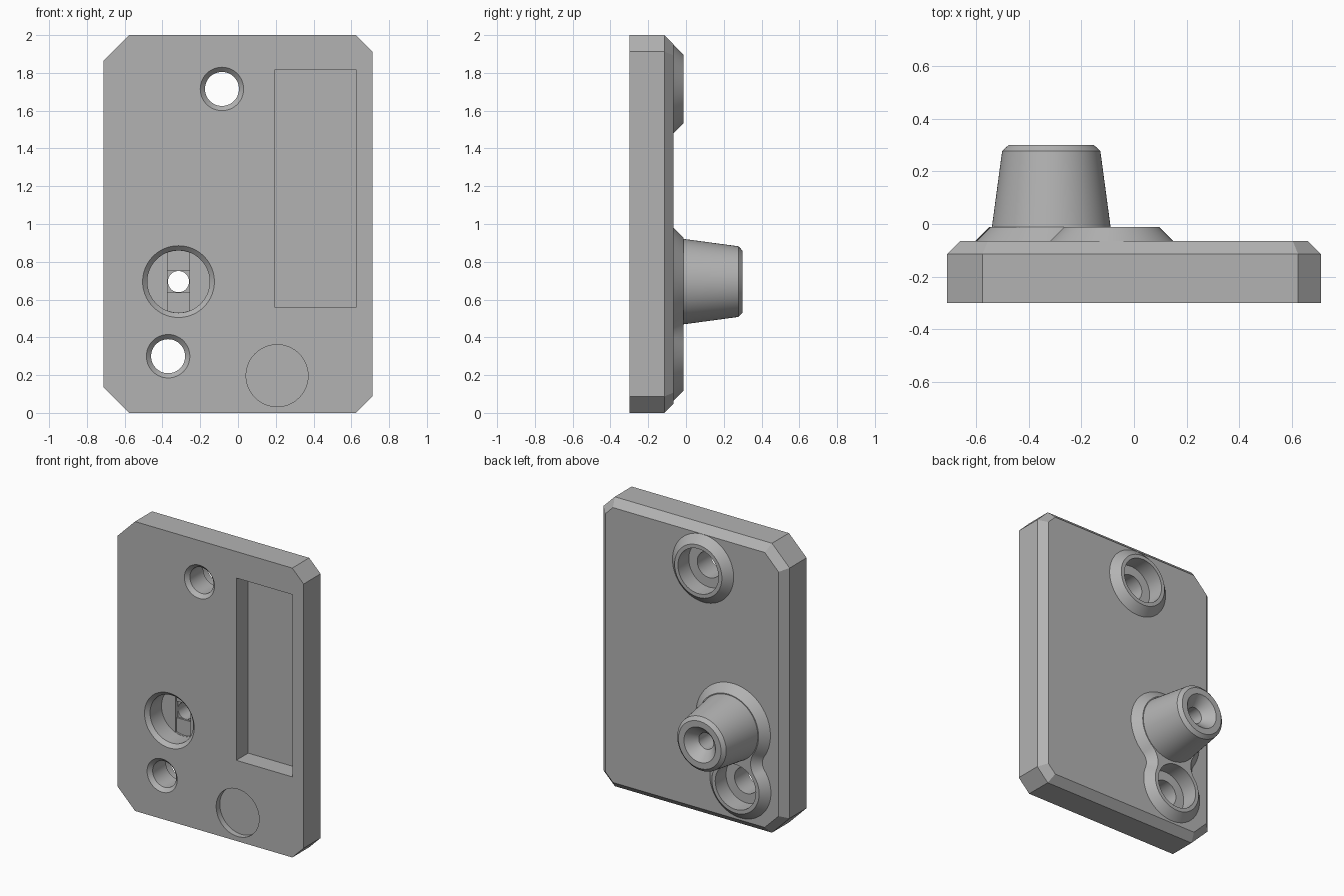
import bpy, bmesh
from math import sin, cos, pi, acos, atan2, sqrt, radians

cube = bpy.data.objects.get("Cube")
if cube:
    bpy.data.objects.remove(cube, do_unlink=True)

grey = bpy.data.materials.new("plain grey")
grey.use_nodes = True
colour = (0.45, 0.45, 0.45, 1)
grey.diffuse_color = colour
grey.node_tree.nodes["Principled BSDF"].inputs["Base Color"].default_value = colour

SEG = 72
FRONT, BACK, BOSS_TOP, TIP = -0.30, -0.065, -0.012, 0.30


def loft(name, rings):
    """Closed solid from matching (y, [(x, z), ...]) outlines."""
    bm = bmesh.new()
    loops = [[bm.verts.new((x, y, z)) for x, z in pts] for y, pts in rings]
    n = len(loops[0])
    for a, b in zip(loops, loops[1:]):
        for i in range(n):
            bm.faces.new((a[i], a[(i + 1) % n], b[(i + 1) % n], b[i]))
    bm.faces.new(loops[0])
    bm.faces.new(loops[-1])
    bmesh.ops.recalc_face_normals(bm, faces=bm.faces)
    mesh = bpy.data.meshes.new(name)
    bm.to_mesh(mesh)
    bm.free()
    mesh.materials.append(grey)
    obj = bpy.data.objects.new(name, mesh)
    bpy.context.scene.collection.objects.link(obj)
    return obj


def circle(c, r):
    return [(c[0] + r * cos(2 * pi * i / SEG), c[1] + r * sin(2 * pi * i / SEG))
            for i in range(SEG)]


def turned(name, c, profile):
    return loft(name, [(y, circle(c, r)) for y, r in profile])


def rect(x0, x1, z0, z1):
    return [(x0, z0), (x1, z0), (x1, z1), (x0, z1)]


def plate_outline(inset):
    """Rectangle with cut corners, larger cuts on the right-hand side."""
    w, lo, hi = 0.712 - inset, inset, 2 - inset
    big, small = (c - inset * (2 - sqrt(2)) for c in (0.135, 0.087))
    return [(-w + big, lo), (w - small, lo), (w, lo + small), (w, hi - small),
            (w - small, hi), (-w + big, hi), (-w, hi - big), (-w, lo + big)]


def joined_outline(a, ra, b, rb, fillet):
    """Two circles joined by a concave fillet on each side."""
    dx, dz = b[0] - a[0], b[1] - a[1]
    d, turn = sqrt(dx * dx + dz * dz), atan2(dz, dx)
    ha, hb = ra + fillet, rb + fillet
    al = acos((d * d + ha * ha - hb * hb) / (2 * d * ha))
    fx, fz = ha * cos(al), ha * sin(al)
    ga = atan2(fz, d - fx)
    arcs = [(0, 0, ra, al, 2 * pi - al, 60), (fx, -fz, fillet, pi - al, ga, 12),
            (d, 0, rb, ga - pi, pi - ga, 48), (fx, fz, fillet, -ga, al - pi, 12)]
    pts = []
    for cx, cz, r, t0, t1, n in arcs:
        for i in range(n):
            t = t0 + (t1 - t0) * i / n
            x, z = cx + r * cos(t), cz + r * sin(t)
            pts.append((a[0] + x * cos(turn) - z * sin(turn),
                        a[1] + x * sin(turn) + z * cos(turn)))
    return pts


def combine(target, tool, operation):
    mod = target.modifiers.new(tool.name, 'BOOLEAN')
    mod.operation, mod.object, mod.solver = operation, tool, 'EXACT'
    bpy.context.view_layer.objects.active = target
    bpy.ops.object.modifier_apply(modifier=mod.name)
    bpy.data.objects.remove(tool, do_unlink=True)


post, upper, lower = (-0.315, 0.695), (-0.085, 1.715), (-0.37, 0.30)

# Plate with bevelled back edge
plate = loft("mounting_plate", [(FRONT, plate_outline(0)), (BACK - 0.05, plate_outline(0)),
                                (BACK, plate_outline(0.05))])

# Raised bosses and tapered post on the back
solids = [
    turned("upper_boss", upper, [(BACK - 0.03, 0.234), (BACK, 0.234), (BOSS_TOP, 0.181)]),
    loft("joined_boss", [(y, joined_outline(post, 0.285 - s, lower, 0.234 - s, 0.08 + s))
                         for y, s in ((BACK - 0.03, 0), (BACK, 0), (BOSS_TOP, 0.053))]),
    turned("post", post, [(BACK - 0.02, 0.226), (BOSS_TOP, 0.226), (TIP - 0.022, 0.187),
                          (TIP, 0.163)]),
]
for s in solids:
    combine(plate, s, 'UNION')

# Screw holes: chamfered at the front, counterbored at the back
cuts = [turned("screw_hole", c, [(FRONT - 0.01, 0.125), (FRONT + 0.025, 0.09), (-0.13, 0.09),
                                 (-0.13, 0.155), (0.02, 0.155)]) for c in (upper, lower)]

# Post bore with stepped floor and countersunk through hole
h = 0.057
slot = [(min(max(x, post[0] - h), post[0] + h), z) for x, z in circle(post, 0.164)]
square = rect(post[0] - h, post[0] + h, post[1] - h, post[1] + h)
cuts += [
    turned("bore", post, [(FRONT - 0.01, 0.2), (FRONT + 0.025, 0.165), (-0.15, 0.165)]),
    loft("bore_slot", [(-0.18, slot), (-0.138, slot)]),
    loft("bore_square", [(-0.18, square), (-0.126, square)]),
    turned("through_hole", post, [(-0.2, h - 0.001), (TIP - 0.07, h - 0.001),
                                  (TIP + 0.01, 0.13)]),
]

# Shallow pockets in the front
pocket = rect(0.197, 0.625, 0.557, 1.817)
cuts += [loft("long_pocket", [(FRONT - 0.05, pocket), (FRONT + 0.13, pocket)]),
         turned("round_pocket", (0.207, 0.197), [(FRONT - 0.05, 0.164), (FRONT + 0.04, 0.164)])]
for c in cuts:
    combine(plate, c, 'DIFFERENCE')

bpy.ops.object.select_all(action='DESELECT')
plate.select_set(True)
bpy.context.view_layer.objects.active = plate
bpy.ops.object.shade_smooth_by_angle(angle=radians(20))
